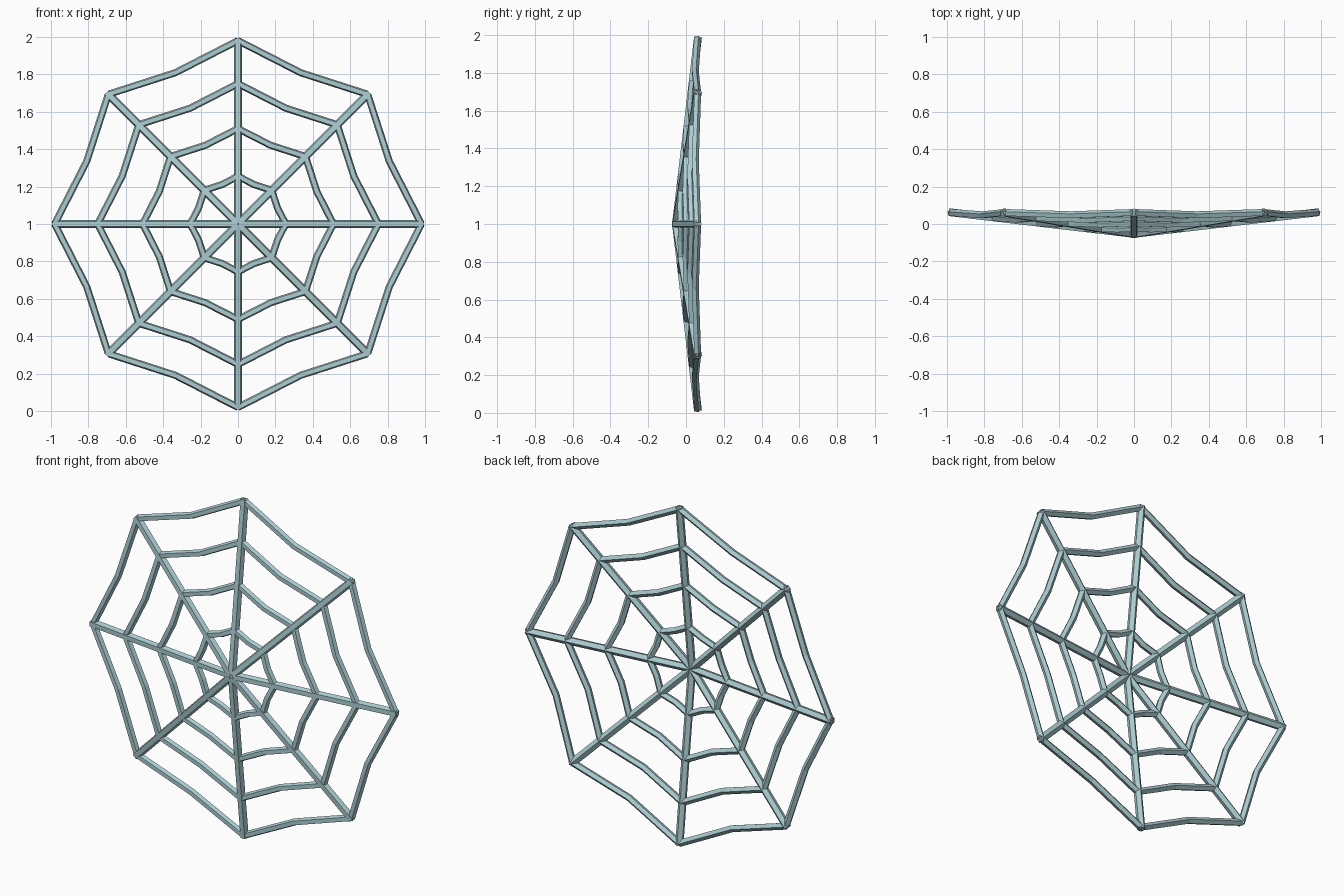
import bpy, bmesh, math
from mathutils import Vector

if "Cube" in bpy.data.objects:
    bpy.data.objects.remove(bpy.data.objects["Cube"])

SIDES = 5
mat = bpy.data.materials.new("pale blue thread")
mat.diffuse_color = (0.42, 0.62, 0.65, 1)
mat.use_nodes = True
mat.node_tree.nodes["Principled BSDF"].inputs["Base Color"].default_value = mat.diffuse_color


def web_point(angle, r):
    # point on the shallow cone the web lies on
    return Vector((r * math.cos(angle), -0.055 + 0.115 * r / 0.98, 1 + r * math.sin(angle)))


def tube(bm, pts, radius):
    # low-poly tube swept along a polyline with mitred bends
    rings = []
    for i, p in enumerate(pts):
        a = pts[max(i - 1, 0)]
        b = pts[min(i + 1, len(pts) - 1)]
        t = (b - a).normalized()
        side = t.cross(Vector((0, 1, 0))).normalized()
        up = side.cross(t)
        rings.append([bm.verts.new(p + radius * (math.cos(k * math.tau / SIDES) * up
                      + math.sin(k * math.tau / SIDES) * side)) for k in range(SIDES)])
    for r0, r1 in zip(rings, rings[1:]):
        for k in range(SIDES):
            j = (k + 1) % SIDES
            bm.faces.new((r0[k], r0[j], r1[j], r1[k]))
    bm.faces.new(rings[0][::-1])
    bm.faces.new(rings[-1])


def make(name, paths, radius):
    bm = bmesh.new()
    for p in paths:
        tube(bm, p, radius)
    bmesh.ops.recalc_face_normals(bm, faces=bm.faces)
    me = bpy.data.meshes.new(name)
    bm.to_mesh(me)
    bm.free()
    me.materials.append(mat)
    bpy.context.collection.objects.link(bpy.data.objects.new(name, me))


# eight straight spokes
step = math.tau / 8
make("spokes", [[web_point(i * step, 0), web_point(i * step, 0.99)] for i in range(8)], 0.023)

# four rings of sagging threads
for n, r in enumerate((0.255, 0.51, 0.75, 0.98)):
    make("ring_%d" % (n + 1), [[web_point(i * step, r), web_point((i + 0.5) * step, r * 0.893),
                               web_point((i + 1) * step, r)] for i in range(8)], 0.02)
